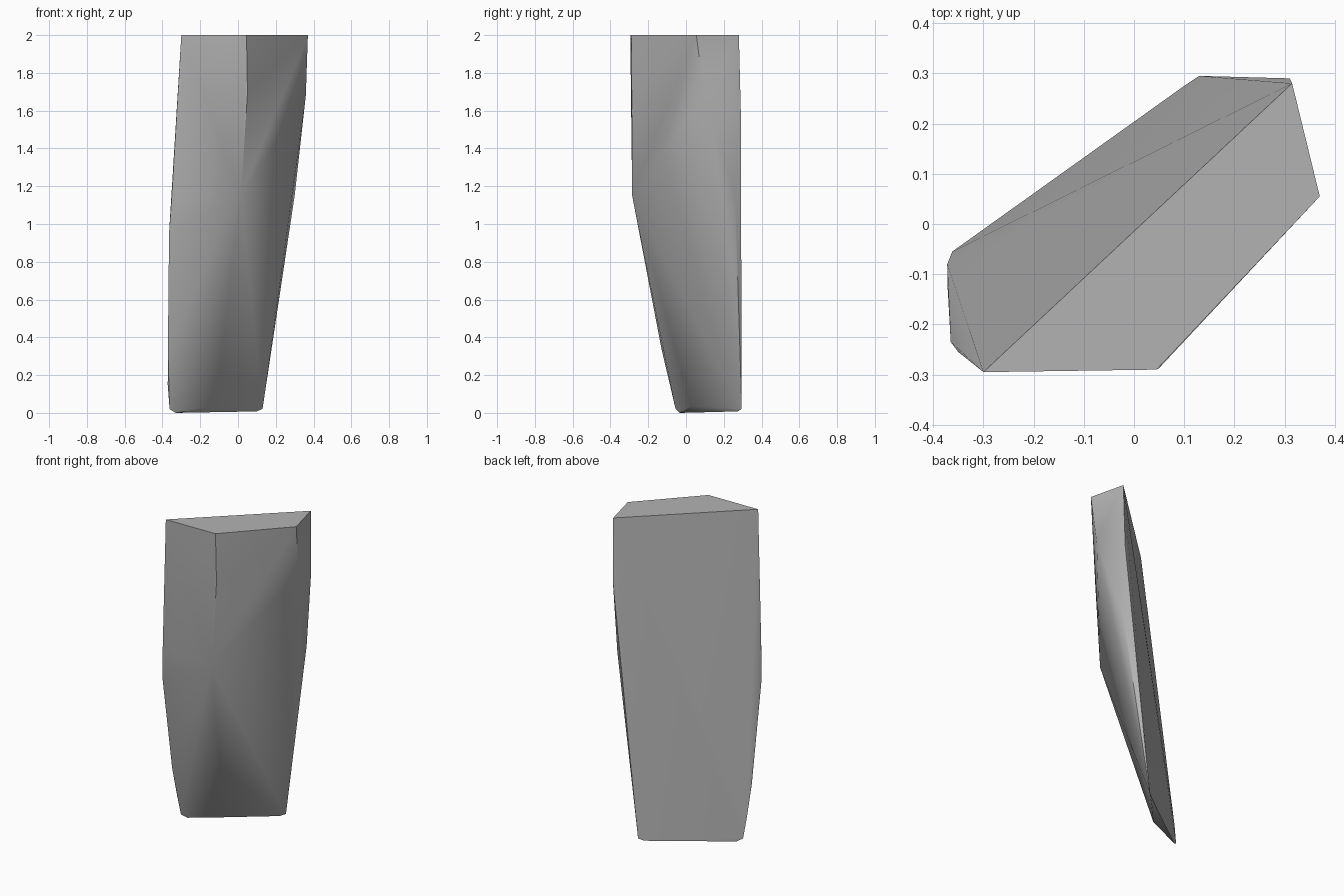
import bpy
import bmesh
import math

cube = bpy.data.objects.get("Cube")
if cube:
    bpy.data.objects.remove(cube, do_unlink=True)

# Single stone grey
grey = bpy.data.materials.new("stone grey")
grey.use_nodes = True
colour = (0.45, 0.45, 0.45, 1)
grey.diffuse_color = colour
grey.node_tree.nodes["Principled BSDF"].inputs["Base Color"].default_value = colour

# Corner points of the shard, grouped by the ridge they belong to
flat_top = [(-.30, -.295, 2), (.045, -.29, 2), (.37, .055, 2), (.315, .28, 2)]
front_ridge = [(.05, -.287, 1.69), (.015, -.285, 1.15), (-.12, .03, .035)]
right_ridge = [(.359, .095, 1.68), (.30, .26, 1.15)]
back_ridge = [(.31, .29, 1.6), (.13, .295, .022), (.10, .275, .008)]
left_ridge = [(-.35, -.255, 1.15), (-.365, -.235, .95), (-.371, -.13, .34),
              (-.372, -.08, .15), (-.362, -.055, .02), (-.33, -.034, 0)]

# Wrap the ridges in a convex skin
bm = bmesh.new()
for ridge in (flat_top, front_ridge, right_ridge, back_ridge, left_ridge):
    for point in ridge:
        bm.verts.new(point)
hull = bmesh.ops.convex_hull(bm, input=bm.verts)
spare = {g for g in hull["geom_interior"] + hull["geom_unused"]
         if isinstance(g, bmesh.types.BMVert)}
bmesh.ops.delete(bm, geom=list(spare), context="VERTS")
bmesh.ops.recalc_face_normals(bm, faces=bm.faces)

# Merge the flat top into one face
bmesh.ops.dissolve_limit(bm, angle_limit=math.radians(0.5),
                         verts=bm.verts, edges=bm.edges)

mesh = bpy.data.meshes.new("stone_shard")
bm.to_mesh(mesh)
bm.free()
mesh.materials.append(grey)
shard = bpy.data.objects.new("stone_shard", mesh)
bpy.context.collection.objects.link(shard)

# Smooth the shallow facets, keep the ridges sharp
bpy.ops.object.select_all(action="DESELECT")
shard.select_set(True)
bpy.context.view_layer.objects.active = shard
bpy.ops.object.shade_smooth_by_angle(angle=math.radians(40))
